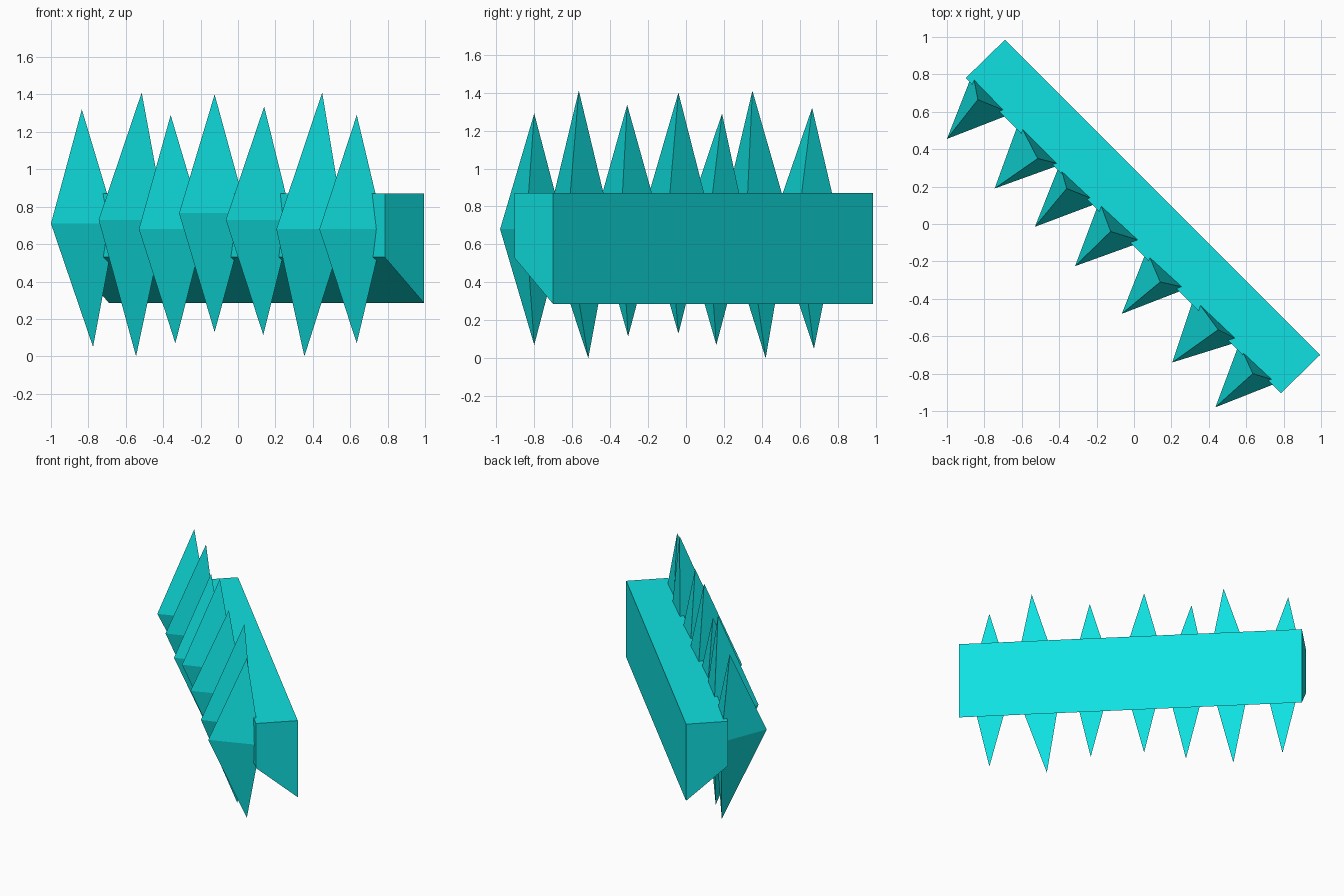
import bpy
from mathutils import Vector

cube = bpy.data.objects.get("Cube")
if cube:
    bpy.data.objects.remove(cube, do_unlink=True)

# Single turquoise material
turquoise = bpy.data.materials.new("turquoise")
turquoise.use_nodes = True
COLOUR = (0.005, 0.75, 0.75, 1)
turquoise.diffuse_color = COLOUR
turquoise.node_tree.nodes["Principled BSDF"].inputs["Base Color"].default_value = COLOUR


def make_part(name, verts, faces):
    mesh = bpy.data.meshes.new(name)
    mesh.from_pydata([tuple(v) for v in verts], [], faces)
    mesh.materials.append(turquoise)
    mesh.update()
    obj = bpy.data.objects.new(name, mesh)
    bpy.context.collection.objects.link(obj)
    return obj


# Diagonal bar with a slanted underside: one profile swept between two ends
BAR_TOP, BAR_LIP, BAR_LOW = 0.87, 0.53, 0.285
ends = [((-0.9, 0.78), (-0.69, 0.985)), ((0.785, -0.905), (0.995, -0.7))]
bar_verts = []
for front, back in ends:
    bar_verts += [(*front, BAR_TOP), (*front, BAR_LIP), (*back, BAR_LOW), (*back, BAR_TOP)]
sides = [(i, i + 4, (i + 1) % 4 + 4, (i + 1) % 4) for i in range(4)]
bar = make_part("bar", bar_verts, [tuple(f[::-1]) for f in sides] + [(3, 2, 1, 0), (4, 5, 6, 7)])


def spike(name, tip, top, bottom, right, back):
    """Triangular double pyramid; right and back are where its edges leave the bar top."""
    tip, top, bottom = Vector(tip), Vector(top), Vector(bottom)
    ring = [tip]
    for p in (right, back):
        cut = Vector((*p, BAR_TOP))
        ring.append(top.lerp(cut, (top.z - tip.z) / (top.z - BAR_TOP)))
    faces = []
    for i in range(3):
        j = (i + 1) % 3
        faces += [(i, j, 3), (j, i, 4)]
    return make_part(name, ring + [top, bottom], faces)


# Row of spikes: outer tip, top, bottom, right edge, back edge
spikes = [
    ((-1, .455, .71), (-.835, .665, 1.32), (-.775, .675, .05), (-.70, .61), (-.855, .77)),
    ((-.745, .19, .73), (-.515, .35, 1.41), (-.545, .42, 0), (-.415, .325), (-.595, .505)),
    ((-.53, -.015, .68), (-.36, .19, 1.29), (-.335, .16, .07), (-.235, .14), (-.385, .28)),
    ((-.315, -.225, .765), (-.125, -.04, 1.4), (-.125, -.04, .13), (.02, -.085), (-.175, .095)),
    ((-.065, -.48, .73), (.14, -.31, 1.335), (.135, -.305, .115), (.255, -.335), (.085, -.18)),
    ((.205, -.74, .68), (.45, -.565, 1.41), (.355, -.515, 0), (.54, -.61), (.355, -.435)),
    ((.435, -.98, .68), (.635, -.8, 1.29), (.635, -.8, .07), (.735, -.83), (.585, -.69)),
]
for n, points in enumerate(spikes, 1):
    spike(f"spike_{n}", *points)
